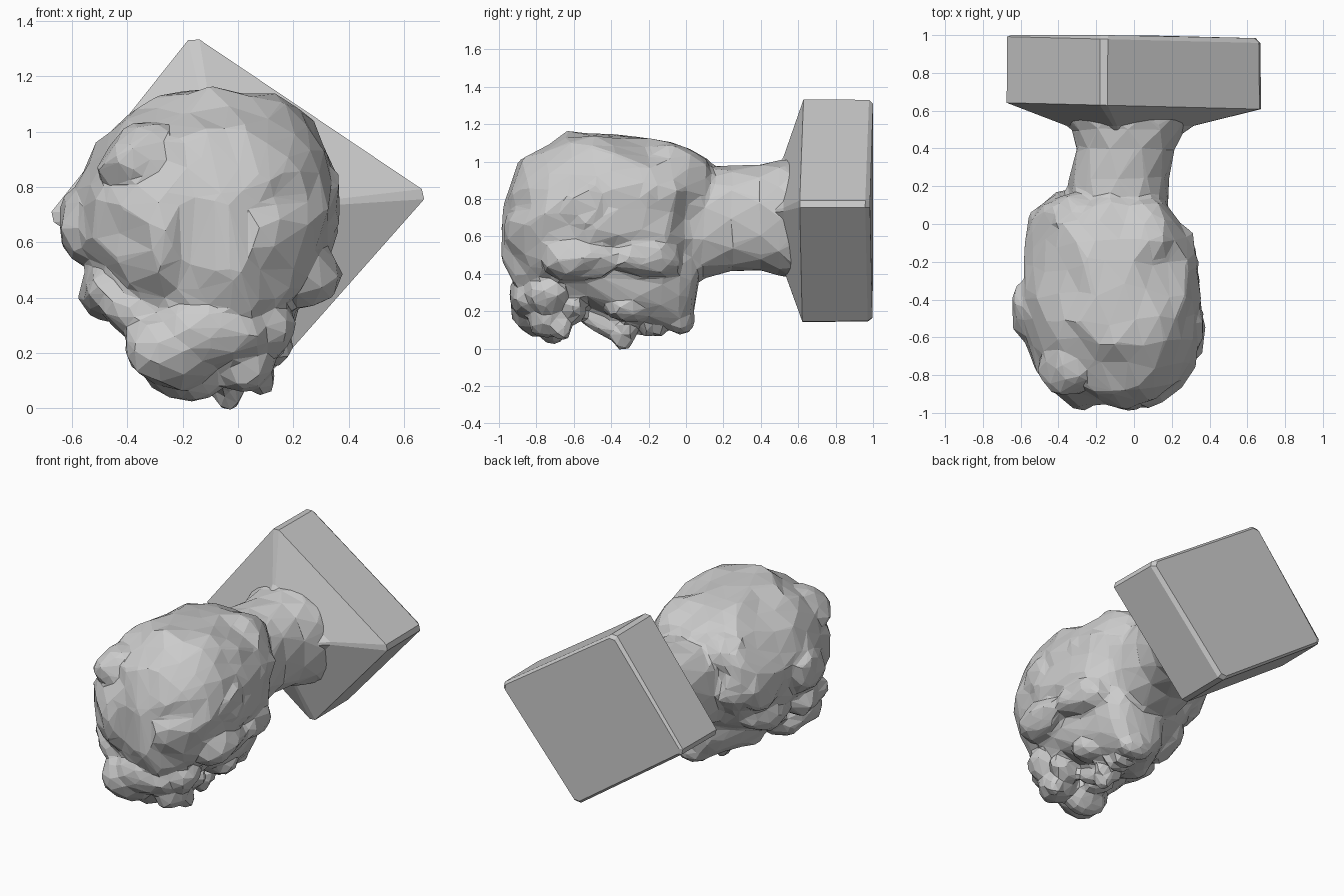
import bpy, bmesh, math
from mathutils import Vector, Euler, noise

head_parts = []


def finish(bm, name):
    bmesh.ops.recalc_face_normals(bm, faces=bm.faces)
    me = bpy.data.meshes.new(name)
    bm.to_mesh(me)
    bm.free()
    ob = bpy.data.objects.new(name, me)
    bpy.context.collection.objects.link(ob)
    return ob


def rough(bm, amount, freq):
    for v in bm.verts:
        v.co += noise.noise_vector(v.co * freq + Vector((3.1, 1.7, 5.3))) * amount


def skin(bm, rings):
    # bridge consecutive rings of points and cap both ends
    vs = [[bm.verts.new(p) for p in r] for r in rings]
    n = len(vs[0])
    for a, b in zip(vs, vs[1:]):
        for i in range(n):
            j = (i + 1) % n
            bm.faces.new((a[i], a[j], b[j], b[i]))
    bm.faces.new(vs[0])
    bm.faces.new(vs[-1][::-1])


def loft(name, stations, n=16, power=2.2, amount=0.0, freq=4.0, skew=0.0):
    # stations: y, left x, right x, bottom z, top z; skew leans the upper half in x
    rings = []
    for k, (y, xl, xr, zb, zt) in enumerate(stations):
        ring = []
        for i in range(n):
            t = 2 * math.pi * (i + 0.5 * (k % 2)) / n
            c, s = math.cos(t), math.sin(t)
            c = math.copysign(abs(c) ** (2 / power), c)
            s = math.copysign(abs(s) ** (2 / power), s)
            ring.append(((xl + xr) / 2 + (c + skew * max(s, 0)) * (xr - xl) / 2, y,
                         (zb + zt) / 2 + s * (zt - zb) / 2))
        rings.append(ring)
    bm = bmesh.new()
    skin(bm, rings)
    bmesh.ops.triangulate(bm, faces=bm.faces)
    rough(bm, amount, freq)
    ob = finish(bm, name)
    head_parts.append(ob)
    return ob


def lump(name, loc, size, rot=(0, 0, 0), amount=0.03):
    bm = bmesh.new()
    bmesh.ops.create_icosphere(bm, subdivisions=2, radius=1)
    e = Euler([math.radians(a) for a in rot]).to_matrix()
    for v in bm.verts:
        v.co = e @ Vector(a * b for a, b in zip(v.co, size)) + Vector(loc)
    rough(bm, amount, 7)
    head_parts.append(finish(bm, name))


# square pedestal turned on its corner, flaring out of the neck
corners = [(-0.165, 1.35), (0.69, 0.775), (0.115, 0.125), (-0.69, 0.69)]
outline = []
for i, c in enumerate(corners):
    c = Vector(c)
    for o in (corners[i - 1], corners[(i + 1) % 4]):
        outline.append(c.lerp(Vector(o), 0.03))
mid = Vector((-0.04, 0.71))
rings = []
for y, s in ((0.46, 0.38), (0.52, 0.5), (0.625, 1.0), (0.975, 0.995), (1.0, 0.96)):
    pts = [mid + (p - mid) * s for p in outline]
    rings.append([(p.x, min(1.0, y - 0.025 * p.x * (0.6 < s)), p.y) for p in pts])
bm = bmesh.new()
skin(bm, rings)
finish(bm, "pedestal")

# skull and hair, the first part so the joined head keeps its place
hair = loft("head", [(-0.965, -0.24, 0.06, 0.48, 0.76), (-0.935, -0.31, 0.16, 0.36, 0.90),
                     (-0.86, -0.42, 0.24, 0.28, 1.02), (-0.76, -0.51, 0.30, 0.28, 1.09),
                     (-0.63, -0.58, 0.34, 0.29, 1.14), (-0.50, -0.61, 0.355, 0.29, 1.155),
                     (-0.37, -0.59, 0.35, 0.30, 1.15), (-0.22, -0.58, 0.32, 0.30, 1.125),
                     (-0.08, -0.55, 0.28, 0.34, 1.10), (0.02, -0.53, 0.23, 0.40, 1.07),
                     (0.10, -0.48, 0.17, 0.50, 1.04), (0.15, -0.42, 0.08, 0.56, 0.98)],
            n=24, power=2.15, amount=0.065, freq=5.5, skew=0.13)

# neck
loft("neck", [(-0.10, -0.36, 0.20, 0.34, 0.98), (0.10, -0.36, 0.19, 0.37, 0.98),
              (0.24, -0.35, 0.19, 0.41, 0.98), (0.40, -0.31, 0.22, 0.41, 0.99),
              (0.50, -0.33, 0.27, 0.39, 1.01), (0.58, -0.38, 0.30, 0.36, 1.02)],
     n=12, power=2.3, amount=0.015)

# locks standing out of the hair
for loc, size, rot in [
        ((-0.35, -0.74, 0.91), (0.17, 0.16, 0.13), (0, -35, 20)),
        ((-0.53, -0.48, 0.66), (0.12, 0.20, 0.16), (0, 0, 10)),
        ((-0.49, -0.10, 0.68), (0.10, 0.20, 0.18), (0, 0, 0)),
        ((-0.45, -0.58, 0.43), (0.12, 0.20, 0.13), (0, 30, 0)),
        ((-0.40, -0.25, 0.43), (0.12, 0.22, 0.13), (0, 20, 0)),
        ((0.25, -0.56, 0.49), (0.12, 0.22, 0.14), (0, -30, 0)),
        ((0.22, -0.22, 0.49), (0.12, 0.22, 0.13), (0, -30, 10)),
        ((0.26, -0.52, 0.74), (0.12, 0.16, 0.15), (0, 10, 0)),
        ((0.22, -0.22, 0.78), (0.12, 0.14, 0.15), (0, 10, 0)),
        ((0.04, -0.04, 0.98), (0.17, 0.14, 0.10), (-15, 0, 0)),
        ((-0.30, 0.04, 0.90), (0.17, 0.12, 0.12), (0, -20, 0))]:
    lump("hair_lock", loc, size, rot, 0.045)

# face and jaw pointing down
loft("face", [(-0.80, -0.35, 0.10, 0.24, 0.7), (-0.64, -0.42, 0.22, 0.20, 0.7),
              (-0.52, -0.43, 0.24, 0.20, 0.7), (-0.40, -0.43, 0.24, 0.15, 0.7),
              (-0.26, -0.40, 0.23, 0.11, 0.7), (-0.14, -0.34, 0.21, 0.10, 0.7),
              (-0.03, -0.27, 0.18, 0.09, 0.7), (0.03, -0.22, 0.15, 0.14, 0.7),
              (0.06, -0.20, 0.12, 0.32, 0.66)], n=16, power=2.1, amount=0.025)

# facial features: brows, cheeks and nostrils mirrored about the face line
face_x = -0.07
for side in (-1, 1):
    lump("brow", (face_x + side * 0.14, -0.59, 0.20), (0.12, 0.06, 0.06), (0, -side * 20, 0), 0.01)
    lump("cheek", (face_x + side * 0.16, -0.31, 0.22), (0.11, 0.13, 0.09), (0, 0, 0), 0.02)
    lump("nostril", (face_x + 0.02 + side * 0.05, -0.31, 0.10), (0.05, 0.05, 0.05), (0, 0, 0), 0.005)
lump("nose_bridge", (-0.05, -0.44, 0.13), (0.06, 0.16, 0.06), (-25, 0, 0), 0.005)
lump("nose_tip", (-0.035, -0.335, 0.07), (0.06, 0.07, 0.085), (0, 0, 0), 0.005)
lump("upper_lip", (-0.03, -0.21, 0.12), (0.10, 0.035, 0.07), (0, 0, 0), 0.005)
lump("lower_lip", (-0.03, -0.14, 0.12), (0.09, 0.035, 0.065), (0, 0, 0), 0.005)
lump("chin", (-0.03, -0.03, 0.15), (0.13, 0.08, 0.08), (0, 0, 0), 0.01)

# fringe hanging over the forehead
for loc, size, rot in [
        ((-0.25, -0.79, 0.20), (0.18, 0.15, 0.13), (-40, 15, 0)),
        ((-0.20, -0.71, 0.12), (0.16, 0.09, 0.10), (-20, 10, 0)),
        ((-0.10, -0.82, 0.28), (0.22, 0.13, 0.14), (-30, 0, 0)),
        ((0.00, -0.73, 0.17), (0.13, 0.13, 0.12), (-30, 25, 0)),
        ((0.07, -0.68, 0.14), (0.06, 0.07, 0.11), (0, -20, 0)),
        ((0.09, -0.74, 0.30), (0.12, 0.13, 0.12), (-20, -30, 0)),
        ((-0.37, -0.70, 0.36), (0.14, 0.15, 0.11), (0, 25, 0))]:
    lump("fringe_lock", loc, size, rot, 0.03)

# fuse everything into one faceted head
for ob in head_parts:
    ob.select_set(True)
bpy.context.view_layer.objects.active = hair
bpy.ops.object.join()
m = hair.modifiers.new("fuse", 'REMESH')
m.mode = 'VOXEL'
m.voxel_size = 0.018
m = hair.modifiers.new("soften", 'SMOOTH')
m.factor, m.iterations = 0.5, 5
m = hair.modifiers.new("facet", 'DECIMATE')
m.ratio = 0.04
